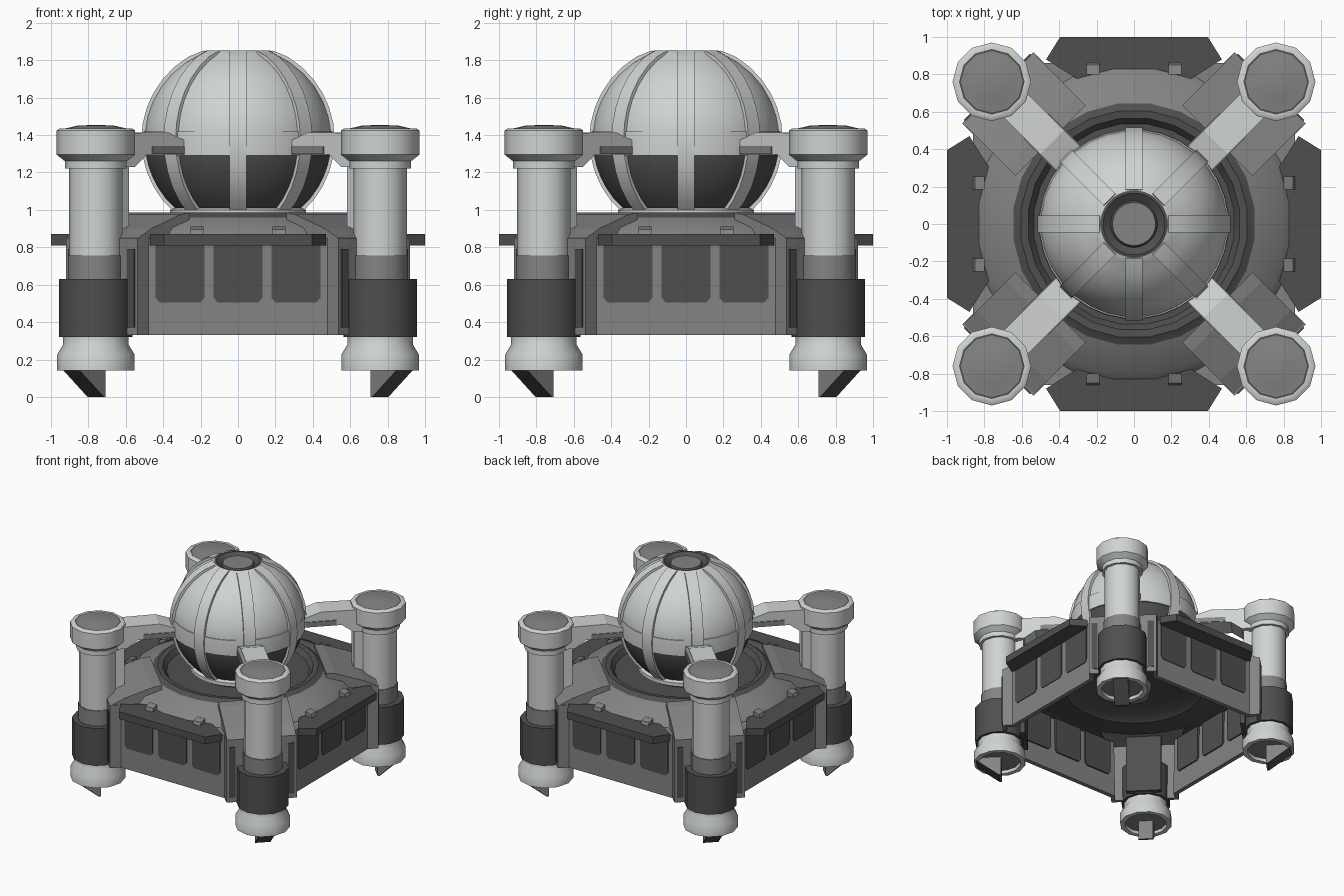
import bpy, bmesh, math
from math import pi, cos, sin, sqrt

if "Cube" in bpy.data.objects:
    bpy.data.objects.remove(bpy.data.objects["Cube"])


def material(name, v):
    m = bpy.data.materials.new(name)
    m.diffuse_color = (*v, 1)
    m.use_nodes = True
    m.node_tree.nodes["Principled BSDF"].inputs["Base Color"].default_value = m.diffuse_color
    return m


LIGHT = material("pale_grey", (0.63, 0.66, 0.64))
MID = material("mid_grey", (0.23, 0.23, 0.23))
DARK = material("dark_grey", (0.078, 0.078, 0.078))
SIDES = [k * pi / 2 for k in range(4)]
CORNERS = [a + pi / 4 for a in SIDES]
EIGHT = SIDES + CORNERS


def finish(name, bm, mats, angles=(0,), smooth=None):
    """Turn the bmesh into one object per angle, turned about the z axis."""
    bmesh.ops.recalc_face_normals(bm, faces=bm.faces)
    me = bpy.data.meshes.new(name)
    bm.to_mesh(me)
    bm.free()
    for m in mats:
        me.materials.append(m)
    objs = []
    for a in angles:
        ob = bpy.data.objects.new(name, me)
        ob.rotation_euler.z = a
        bpy.context.collection.objects.link(ob)
        objs.append(ob)
    if smooth:
        bpy.ops.object.select_all(action='DESELECT')
        objs[0].select_set(True)
        bpy.context.view_layer.objects.active = objs[0]
        bpy.ops.object.shade_smooth_by_angle(angle=math.radians(smooth))
    return objs


def lathe(name, prof, segs, cx=0, angles=(0,), smooth=35):
    """Revolve (radius, z, material of the band that starts here)."""
    mats = []
    for p in prof:
        if p[2] not in mats:
            mats.append(p[2])
    bm = bmesh.new()
    rings = []
    for r, z, _ in prof:
        n = segs if r > 0 else 1
        rings.append([bm.verts.new((cx + r * cos(2 * pi * (i + .5) / segs),
                                    r * sin(2 * pi * (i + .5) / segs), z)) for i in range(n)])
    for (a, b), p in zip(zip(rings, rings[1:]), prof):
        for i in range(segs):
            j = (i + 1) % segs
            vs = [a[i % len(a)], a[j % len(a)], b[j % len(b)], b[i % len(b)]]
            f = bm.faces.new(list(dict.fromkeys(vs)))
            f.material_index = mats.index(p[2])
    return finish(name, bm, mats, angles, smooth)


def extrude(name, pts, axis, lo, hi, mat, angles=(0,), smooth=None):
    """Extrude a 2D outline along r, t or z (outline in the other two axes)."""
    def place(u, v, w):
        return {'r': (w, u, v), 't': (u, w, v), 'z': (u, v, w)}[axis]
    bm = bmesh.new()
    a = [bm.verts.new(place(*p, lo)) for p in pts]
    b = [bm.verts.new(place(*p, hi)) for p in pts]
    bm.faces.new(a)
    bm.faces.new(b)
    for i in range(len(pts)):
        j = (i + 1) % len(pts)
        bm.faces.new((a[i], a[j], b[j], b[i]))
    return finish(name, bm, [mat], angles, smooth)


def rect(u0, u1, v0, v1):
    return [(u0, v0), (u1, v0), (u1, v1), (u0, v1)]


# Hollow base shell: four straight walls joined by square corner bays
WALL, END, HALF = 0.86, 1.03, 0.27
r_in = WALL * sqrt(2) - HALF
outline = []
for a in CORNERS:
    for r, t in ((r_in, -HALF), (END, -HALF), (END, HALF), (r_in, HALF)):
        outline.append((r * cos(a) - t * sin(a), r * sin(a) + t * cos(a)))
shell = extrude("base_shell", outline, 'z', 0.33, 0.85, MID)[0]
bm = bmesh.new()
bm.from_mesh(shell.data)
bmesh.ops.delete(bm, geom=[f for f in bm.faces if f.normal.z < -0.9], context='FACES')
bm.to_mesh(shell.data)
bm.free()
mod = shell.modifiers.new("wall_thickness", 'SOLIDIFY')
mod.thickness = 0.04
mod.offset = -1

# Sloping deck with a dark recess around the dome, and ramps over the corner bays
lathe("deck", [(.86, .84, MID), (.81, .905, MID), (.65, .96, DARK), (.61, .985, DARK),
               (.57, .98, DARK), (.54, .94, DARK), (.36, .94, DARK), (0, .94, DARK)], 24)
extrude("corner_ramp", [(1.03, .845), (.92, .90), (.70, .975), (.63, .985), (.63, .845)],
        't', -.265, .265, MID, CORNERS)
# Underside ceiling and hub
lathe("ceiling", [(.80, .81, DARK), (.55, .77, DARK), (.50, .80, DARK), (.14, .80, MID),
                  (.12, .70, MID), (.07, .70, DARK), (.06, .74, DARK), (0, .74, DARK)], 24)

# Wall dressing: ledge plates, small tabs and windows
extrude("ledge_plate", [(1, -.395), (1, .395), (.88, .47), (.76, .28), (.76, -.28), (.88, -.47)],
        'z', .81, .87, DARK, SIDES)
for t in (-.22, .22):
    extrude("deck_tab", [(.80, .86), (.865, .86), (.85, .895), (.80, .91)], 't',
            t - .035, t + .035, MID, SIDES)
for t in (-.31, 0, .31):
    extrude("window", [(t - .13, .81), (t - .13, .53), (t - .11, .505), (t + .11, .505),
                       (t + .13, .53), (t + .13, .81)], 'r', WALL - .046, WALL + .006, DARK, SIDES)
for s in (-1, 1):
    extrude("corner_strip", rect(s * .2, s * .25, .37, .79), 'r', END - .01, END + .006,
            DARK, CORNERS)
# Dark back plate of each corner bay, seen from inside the base
extrude("bay_back_plate", rect(-.14, .14, .33, .83), 'r', .86, .90, DARK, CORNERS)

# Corner pillars
lathe("pillar", [(0, .165, MID), (.165, .165, LIGHT), (.17, .14, LIGHT), (.208, .14, LIGHT),
                 (.208, .225, LIGHT), (.175, .28, LIGHT), (.175, .32, DARK), (.197, .32, DARK),
                 (.197, .63, DARK), (.15, .63, MID), (.15, .755, MID), (.143, .755, LIGHT),
                 (.143, 1.22, LIGHT), (.165, 1.22, LIGHT), (.165, 1.26, LIGHT),
                 (.21, 1.295, LIGHT), (.21, 1.425, LIGHT), (.195, 1.435, LIGHT),
                 (.175, 1.435, DARK), (.165, 1.435, MID), (.10, 1.45, MID), (0, 1.455, MID)],
      12, 1.075, CORNERS)
extrude("pillar_spine", rect(.88, 1.0, .80, 1.26), 't', -.055, .055, LIGHT, CORNERS)
extrude("spine_base", rect(.91, 1.0, .60, .80), 't', -.07, .07, MID, CORNERS)

# Wedge feet with a dark sloping outer plate
extrude("foot_wedge", [(1.06, .17), (1.06, 0), (1.07, 0), (1.25, .14), (1.25, .17)],
        't', -.058, .058, MID, CORNERS)
extrude("foot_plate", [(1.07, 0), (1.078, 0), (1.258, .14), (1.25, .14)],
        't', -.06, .06, DARK, CORNERS)

# Arms joining the pillars to the dome
extrude("arm", [(.46, 1.295), (.78, 1.295), (.87, 1.23), (1.0, 1.23), (1.0, 1.41),
                (.62, 1.415), (.46, 1.36)], 't', -.09, .09, LIGHT, CORNERS)
extrude("arm_side_panel", rect(.50, .74, 1.30, 1.34), 't', -.096, .096, MID, CORNERS)

# Dome: dark lower panels, pale belt and upper panels, capped opening
CZ, R = 1.375, 0.50


def on_dome(z, r=R):
    return sqrt(r * r - (z - CZ) ** 2)


zs = [1.0, 1.06, 1.12, 1.18, 1.24, 1.29, 1.42, 1.5, 1.58, 1.66, 1.73, 1.79, 1.83]
prof = [(on_dome(z), z, DARK if z < 1.28 else LIGHT) for z in zs]
lathe("dome", [(0, .95, DARK), (.33, .95, DARK)] + prof
      + [(.18, 1.85, DARK), (.165, 1.852, DARK), (.14, 1.835, DARK), (.125, 1.825, DARK),
         (.115, 1.84, MID), (0, 1.84, MID)], 32)
lathe("dome_belt", [(.49, 1.29, LIGHT), (.506, 1.29, LIGHT), (.509, 1.355, LIGHT),
                    (.505, 1.42, LIGHT), (.49, 1.42, LIGHT)], 32)
lathe("dome_foot_ring", [(.31, .97, MID), (.365, .97, LIGHT), (.365, 1.0, LIGHT),
                         (.33, 1.015, LIGHT)], 32)

# Eight curved ribs over the dome
lo, hi = math.radians(-49), math.radians(69)
arc = [lo + (hi - lo) * i / 12 for i in range(13)]
rib = [(.517 * cos(a), CZ + .517 * sin(a)) for a in arc]
rib += [(.47 * cos(a), CZ + .47 * sin(a)) for a in reversed(arc)]
rib = [(r, min(z, 1.852)) for r, z in rib]
extrude("dome_rib", rib, 't', -.045, .045, LIGHT, EIGHT, smooth=35)
